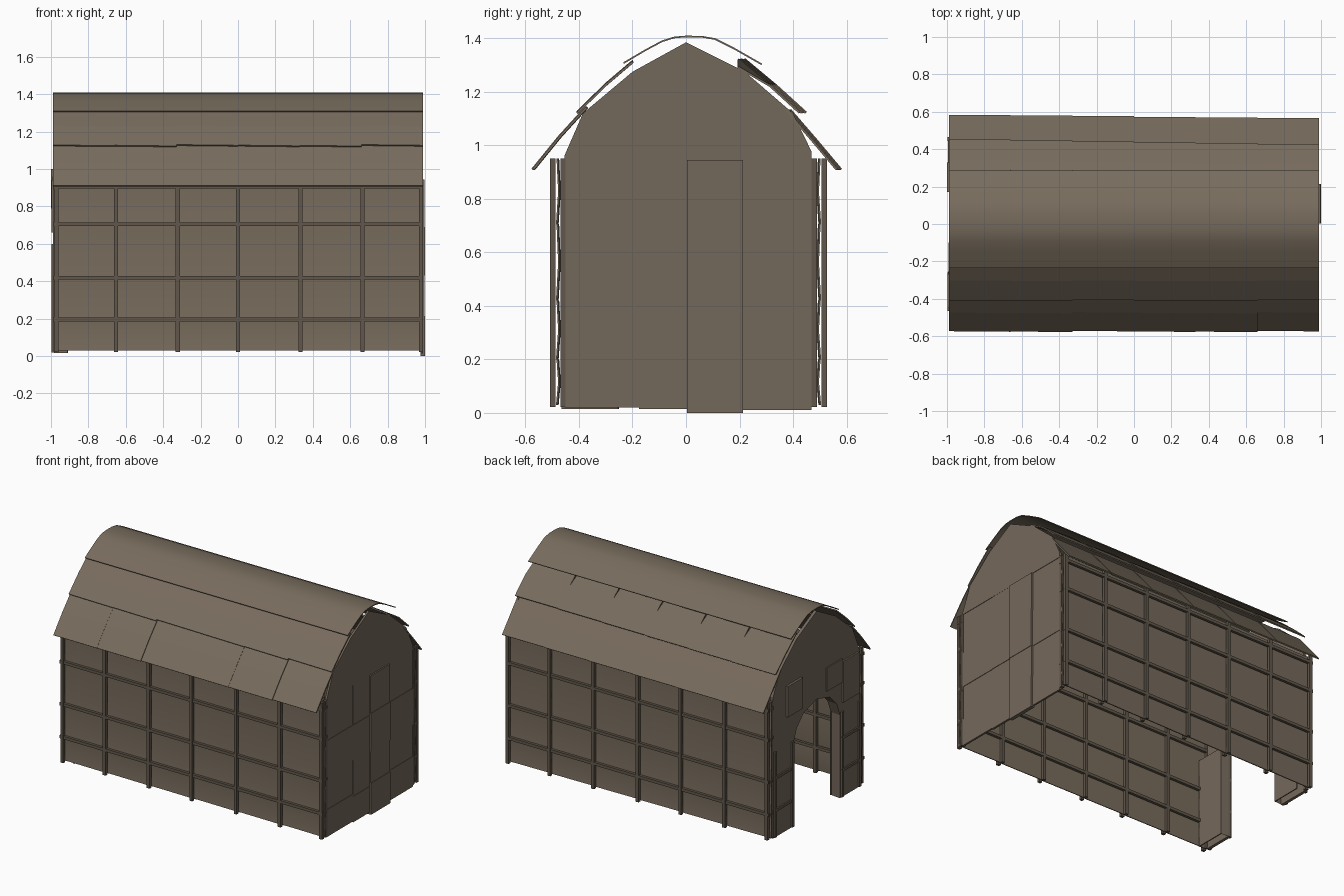
import bpy, bmesh, math, random

if "Cube" in bpy.data.objects:
    bpy.data.objects.remove(bpy.data.objects["Cube"])

random.seed(4)


def mat(name, col):
    m = bpy.data.materials.new(name)
    m.diffuse_color = (*col, 1)
    m.use_nodes = True
    m.node_tree.nodes["Principled BSDF"].inputs["Base Color"].default_value = m.diffuse_color
    return m


HIDE = mat("brown hide", (0.185, 0.148, 0.108))
BOARD = mat("gable brown", (0.175, 0.138, 0.105))
POLE = mat("dark pole", (0.12, 0.096, 0.07))


def finish(name, bm, material, smooth=False):
    bmesh.ops.recalc_face_normals(bm, faces=bm.faces[:])
    me = bpy.data.meshes.new(name)
    bm.to_mesh(me)
    bm.free()
    me.materials.append(material)
    ob = bpy.data.objects.new(name, me)
    bpy.context.collection.objects.link(ob)
    if smooth:
        bpy.ops.object.select_all(action='DESELECT')
        ob.select_set(True)
        bpy.context.view_layer.objects.active = ob
        bpy.ops.object.shade_smooth_by_angle(angle=math.radians(35))
    return ob


def box(name, lo, hi, material):
    bm = bmesh.new()
    bmesh.ops.create_cube(bm, size=1)
    for v in bm.verts:
        for i in range(3):
            v.co[i] = lo[i] if v.co[i] < 0 else hi[i]
    return finish(name, bm, material)


def prism(name, pts, x0, x1, material):
    """Extrude a (y, z) outline along x."""
    bm = bmesh.new()
    a = [bm.verts.new((x0, y, z)) for y, z in pts]
    b = [bm.verts.new((x1, y, z)) for y, z in pts]
    bm.faces.new(a)
    bm.faces.new(b[::-1])
    n = len(pts)
    for i in range(n):
        bm.faces.new((a[i], a[(i + 1) % n], b[(i + 1) % n], b[i]))
    return finish(name, bm, material)


def sheet(name, left, right, x0, x1, material, thick=0.008, smooth=False):
    """Thin sheet between a (y, z) profile at x0 and another at x1."""
    bm = bmesh.new()
    a = [bm.verts.new((x0, y, z)) for y, z in left]
    b = [bm.verts.new((x1, y, z)) for y, z in right]
    for i in range(len(a) - 1):
        bm.faces.new((a[i], a[i + 1], b[i + 1], b[i]))
    bmesh.ops.recalc_face_normals(bm, faces=bm.faces[:])
    bmesh.ops.solidify(bm, geom=bm.faces[:], thickness=thick)
    return finish(name, bm, material, smooth)


def shift(pts, dy, dz):
    return [(y + dy, z + dz) for y, z in pts]


# ---- roof: six bays, ridge cap plus two overlapping tiers on each slope
BAYS = [-0.99, -0.66, -0.33, 0, 0.33, 0.66, 0.99]
cap = [(-0.235, 1.31), (-0.15, 1.36), (-0.09, 1.392), (-0.045, 1.406), (0, 1.41),
       (0.06, 1.409), (0.11, 1.4), (0.18, 1.365), (0.285, 1.305)]
front_mid = [(-0.2, 1.32), (-0.3, 1.235), (-0.405, 1.132)]
front_low = [(-0.37, 1.145), (-0.47, 1.035), (-0.57, 0.912)]
back_mid = [(0.21, 1.325), (0.33, 1.225), (0.44, 1.125)]
back_low = [(0.385, 1.135), (0.48, 1.025), (0.575, 0.912)]
for i in range(6):
    x0, x1 = BAYS[i], BAYS[i + 1]
    sheet("roof_ridge_cap", cap, cap, x0, x1, HIDE, 0.006, True)
    d = random.uniform(-0.006, 0.006)
    sheet("roof_front_middle", shift(front_mid, d, d),
          shift(front_mid, d, d - 0.004), x0, x1, HIDE)
    sheet("roof_front_eave", shift(front_low, d, 0),
          shift(front_low, d - 0.003, 0), x0, x1, HIDE)
    s = 0.012 - 0.005 * i          # back slope steps along its length
    twisted = [(back_mid[0][0], back_mid[0][1] - 0.03)] + back_mid[1:]
    sheet("roof_back_middle", shift(back_mid, s, 0),
          shift(twisted, s, 0), x0, x1, HIDE)
    sheet("roof_back_eave", shift(back_low, s * 0.7, 0),
          shift(back_low, s * 0.7, 0), x0, x1, HIDE)

# ---- long walls: panels, outer and inner poles, rails
POSTS = [-0.972, -0.653, -0.322, 0.0, 0.335, 0.665, 0.978]
ROWS = [0.03, 0.2, 0.42, 0.705, 0.95]
RAILS = [0.195, 0.418, 0.705, 0.905]
for side, wall_y, label in ((-1, 0.478, "front"), (1, 0.497, "back")):
    for i in range(6):
        for j in range(4):
            z0, z1 = ROWS[j], ROWS[j + 1]
            zm = (z0 + z1) / 2
            prof = [(side * (wall_y + 0.004), z0),
                    (side * (wall_y - 0.004), zm),
                    (side * (wall_y + 0.002), z1)]
            sheet(label + "_wall_panel", prof, shift(prof, side * 0.004, 0),
                  BAYS[i], BAYS[i + 1], HIDE, 0.006, True)
    for off, kind in ((0.02, "outer"), (-0.018, "inner")):
        y = side * (wall_y + off)
        for x in POSTS:
            box(f"{label}_{kind}_post", (x - 0.011, y - 0.01, 0.022),
                (x + 0.011, y + 0.01, 0.95), POLE)
        for z in RAILS:
            box(f"{label}_{kind}_rail", (-0.99, y - 0.009, z - 0.01),
                (0.99, y + 0.009, z + 0.01), POLE)

# ---- closed right gable
GABLE = [(0.47, 0.945), (0.47, 0.975), (0.4, 1.12), (0.22, 1.275), (0, 1.385),
         (-0.2, 1.275), (-0.385, 1.12), (-0.455, 0.96), (-0.455, 0.945)]
prism("right_gable_peak", GABLE, 0.975, 0.988, BOARD)
COLS = [(-0.455, -0.175, 0.02, [0.205, 0.435, 0.675]),
        (-0.175, 0.003, 0.014, [0.19, 0.435, 0.675]),
        (0.003, 0.213, 0.0, [0.215, 0.43, 0.69]),
        (0.213, 0.47, 0.01, [0.215, 0.43, 0.68])]
for k, (y0, y1, bottom, cuts) in enumerate(COLS):
    levels = [bottom] + cuts + [0.945]
    out = (0.988, 0.99, 1.0, 0.988)[k]
    for j in range(4):
        o = out - 0.003 * (j % 2)
        box("right_gable_board", (0.975, y0, levels[j]), (o, y1, levels[j + 1]), BOARD)

# ---- left gable with arched doorway
ARCH = [(0.25, 0.015), (0.25, 0.58), (0.215, 0.67), (0.14, 0.745), (0, 0.785),
        (-0.14, 0.745), (-0.215, 0.67), (-0.25, 0.58), (-0.25, 0.015)]
outline = [(-0.455, 0.015)] + GABLE[::-1] + [(0.47, 0.015)] + ARCH
prism("left_gable_wall", outline, -0.985, -0.965, BOARD)

# doorway reveal, a thin lining that follows the arch
bm = bmesh.new()
a = [bm.verts.new((-0.985, y, z)) for y, z in ARCH]
b = [bm.verts.new((-0.91, y * 1.03, z)) for y, z in ARCH]
for i in range(len(ARCH) - 1):
    bm.faces.new((a[i], a[i + 1], b[i + 1], b[i]))
bmesh.ops.solidify(bm, geom=bm.faces[:], thickness=0.008)
finish("doorway_lining", bm, BOARD)

# door jamb frames: poles and rungs, plus patches over the arch
for s in (-1, 1):
    for y in (0.268, 0.455):
        box("jamb_pole", (-0.997, s * y - 0.01, 0.02), (-0.98, s * y + 0.01, 0.6), POLE)
    lo, hi = sorted((s * 0.255, s * 0.465))
    for z in (0.2, 0.42):
        box("jamb_rung", (-0.995, lo, z - 0.009), (-0.98, hi, z + 0.009), POLE)
    # inner jamb skin
    box("jamb_inner_panel", (-0.915, lo, 0.015), (-0.908, hi, 0.62), BOARD)
box("gable_patch", (-1.0, 0.17, 0.79), (-0.982, 0.33, 1.0), BOARD)
box("gable_patch", (-0.996, -0.45, 0.66), (-0.982, -0.27, 0.94), BOARD)
box("gable_patch", (-0.993, -0.27, 0.8), (-0.982, -0.1, 0.96), BOARD)
